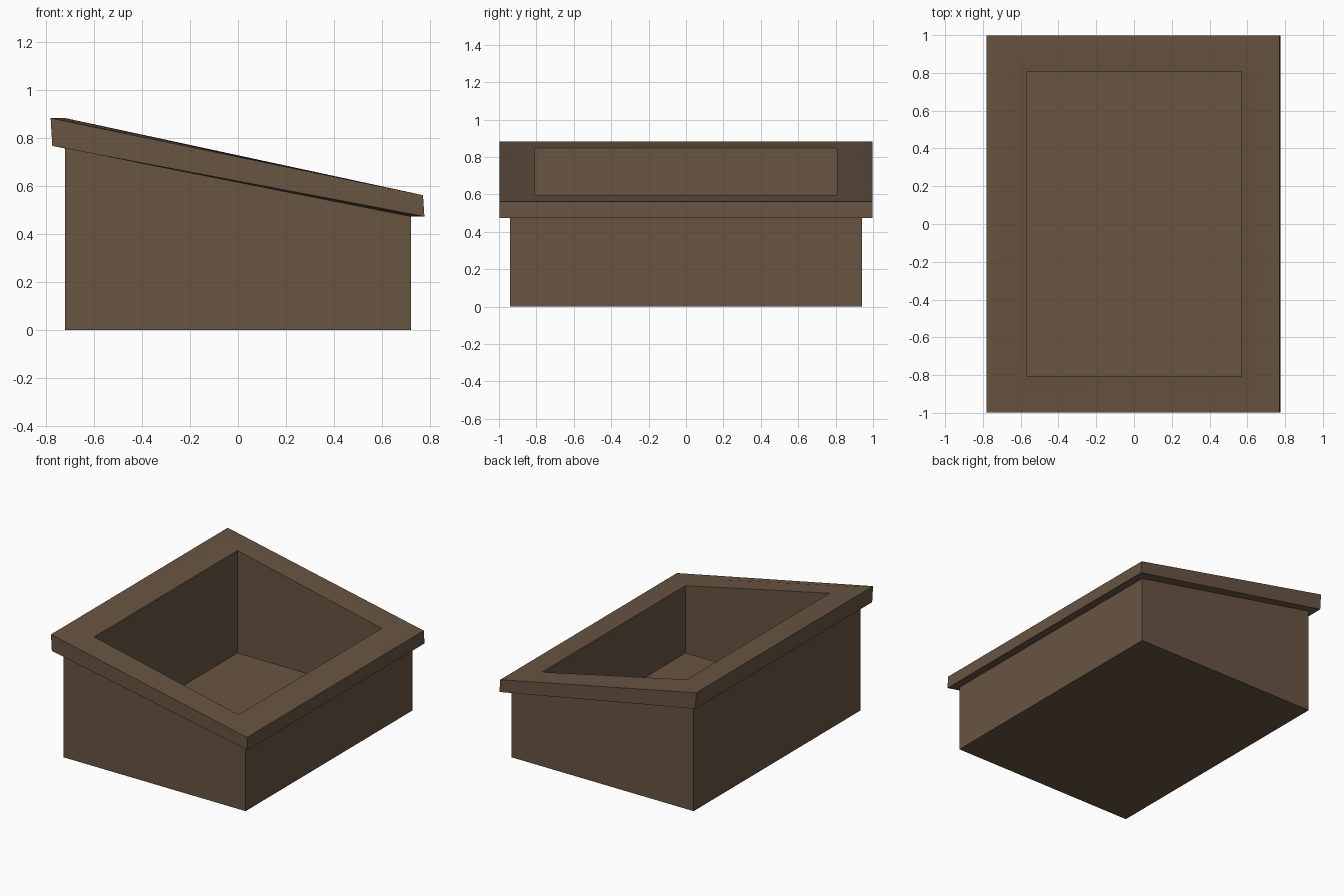
import bpy
import bmesh
import math

if "Cube" in bpy.data.objects:
    bpy.data.objects.remove(bpy.data.objects["Cube"])

wood = bpy.data.materials.new("brown wood")
wood.diffuse_color = (0.138, 0.089, 0.055, 1)
wood.use_nodes = True
wood.node_tree.nodes["Principled BSDF"].inputs["Base Color"].default_value = wood.diffuse_color


def ring(bm, xl, zl, xr, zr, y):
    """Rectangular loop, sloping from the high left side to the low right side."""
    return [bm.verts.new(p) for p in
            ((xl, -y, zl), (xr, -y, zr), (xr, y, zr), (xl, y, zl))]


def build(name, rings, cap_start, cap_end):
    bm = bmesh.new()
    loops = [ring(bm, *r) for r in rings]
    for a, b in zip(loops, loops[1:]):
        for i in range(4):
            j = (i + 1) % 4
            bm.faces.new((a[i], a[j], b[j], b[i]))
    if cap_start:
        bm.faces.new(loops[0][::-1])
    if cap_end:
        bm.faces.new(loops[-1])
    mesh = bpy.data.meshes.new(name)
    bm.to_mesh(mesh)
    bm.free()
    mesh.materials.append(wood)
    ob = bpy.data.objects.new(name, mesh)
    bpy.context.collection.objects.link(ob)
    bpy.ops.object.select_all(action='DESELECT')
    bpy.context.view_layer.objects.active = ob
    ob.select_set(True)
    bpy.ops.object.shade_smooth_by_angle(angle=math.radians(30))
    return ob


# One continuous shell: base, outer wall, overhanging rim, inner wall, floor
build("sloped_box", [
    (-0.72, 0.0, 0.72, 0.0, 0.942),        # base
    (-0.72, 0.758, 0.72, 0.473, 0.942),    # wall meets rim underside
    (-0.773, 0.767, 0.776, 0.473, 0.998),  # rim outer bottom edge
    (-0.78, 0.883, 0.77, 0.562, 0.998),    # rim outer top edge
    (-0.72, 0.883, 0.72, 0.565, 0.942),    # rim top
    (-0.57, 0.849, 0.57, 0.598, 0.808),    # opening
    (-0.57, 0.117, 0.57, 0.117, 0.808),    # inside floor
], True, True)
